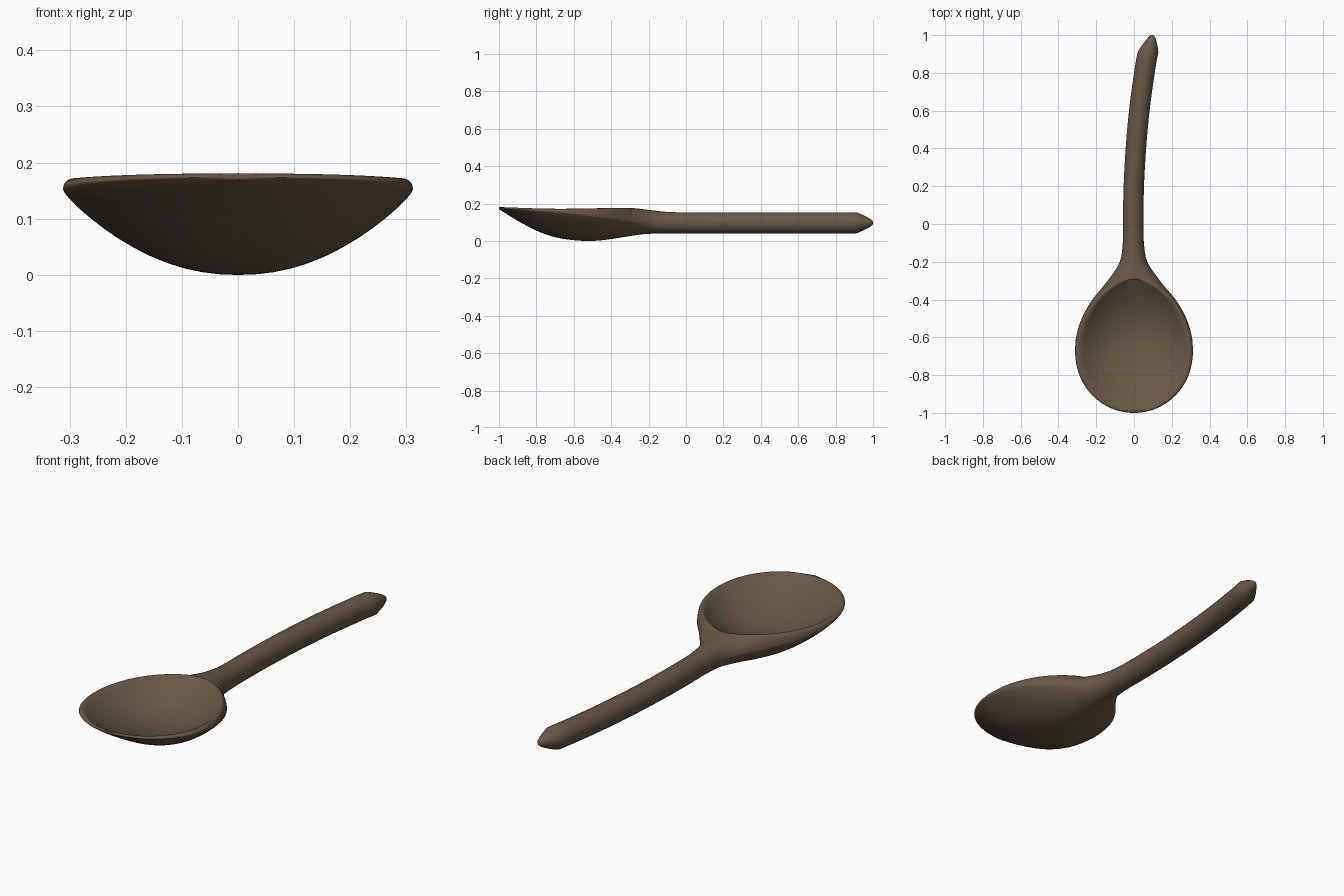
import bpy
import bmesh
from math import sin, cos, pi

cube = bpy.data.objects.get("Cube")
if cube:
    bpy.data.objects.remove(cube, do_unlink=True)


def smooth_curve(keys):
    """Return a function that runs smoothly through the (position, value) keys."""
    def slope(i):
        a, b = keys[max(i - 1, 0)], keys[min(i + 1, len(keys) - 1)]
        return (b[1] - a[1]) / (b[0] - a[0])

    def value(y):
        if y <= keys[0][0]:
            return keys[0][1]
        for i in range(len(keys) - 1):
            (y0, v0), (y1, v1) = keys[i], keys[i + 1]
            if y <= y1:
                step = y1 - y0
                t = (y - y0) / step
                ease = t * t * (3 - 2 * t)
                pull = slope(i) * t * (1 - t) ** 2 - slope(i + 1) * t * t * (1 - t)
                return v0 + (v1 - v0) * ease + pull * step
        return keys[-1][1]
    return value


# Long profiles of the spoon, from the bowl tip to the handle end
WIDEST, BOWL_TIP, HOLLOW_TIP, HOLLOW_END = -0.67, -1.0, -0.99, -0.29
SHOULDER, END = 0.91, 1.0
HALF_WIDTH, HOLLOW_HALF = 0.312, 0.293
neck_width = smooth_curve([(WIDEST, HALF_WIDTH), (-0.6, 0.307), (-0.5, 0.277), (-0.4, 0.22),
                           (-0.3, 0.138), (-0.2, 0.073), (-0.1, 0.056), (0, 0.054), (0.9, 0.055)])
top = smooth_curve([(-1, 0.181), (-0.7, 0.172), (-0.3, 0.176), (-0.2, 0.166),
                    (-0.1, 0.155), (0, 0.153), (0.9, 0.153)])
edge = smooth_curve([(-1, 0.174), (-0.65, 0.151), (-0.4, 0.122), (-0.2, 0.1), (0.9, 0.097)])
bottom = smooth_curve([(-1, 0.17), (-0.9, 0.108), (-0.8, 0.055), (-0.7, 0.02), (-0.6, 0.004),
                       (-0.5, 0), (-0.4, 0.01), (-0.3, 0.026), (-0.2, 0.038), (0, 0.04), (0.9, 0.04)])
floor = smooth_curve([(HOLLOW_TIP, 0.18), (-0.9, 0.137), (-0.8, 0.1), (-0.7, 0.074),
                      (-0.6, 0.064), (-0.5, 0.077), (-0.4, 0.115), (HOLLOW_END, 0.175)])
centre = smooth_curve([(-0.4, 0), (0, -0.004), (0.2, -0.001), (0.4, 0.01), (0.6, 0.028),
                       (0.8, 0.055), (SHOULDER, 0.074), (0.98, 0.092), (END, 0.095)])
dish = smooth_curve([(-0.4, 0.87), (-0.3, 0.65), (-0.15, 0)])   # bowl underside to round handle


def outer_width(y):
    if y > WIDEST:
        return neck_width(y)
    t = (WIDEST - y) / (WIDEST - BOWL_TIP)
    return max(HALF_WIDTH * (1 - t ** 2.1) ** 0.5, 0.002)


def hollow_width(y):
    if y <= HOLLOW_TIP or y >= HOLLOW_END:
        return 0
    if y < WIDEST:
        t, power = (WIDEST - y) / (WIDEST - HOLLOW_TIP), 0.5
    else:
        t, power = (y - WIDEST) / (HOLLOW_END - WIDEST), 0.63
    return min(HOLLOW_HALF * (1 - t * t) ** power, outer_width(y) * 0.96)


def section(y, scale=1):
    """One closed ring of points across the spoon."""
    w, wi = outer_width(y), hollow_width(y)
    z_top, z_edge, z_low, k = top(y), edge(y), bottom(y), dish(y)
    half = []
    for i in range(14):                      # underside
        a = pi / 2 * i / 14
        u = sin(a)
        fall = (1 - k) * cos(a) + k * (1 - u ** 2.2)
        half.append((w * u, z_edge - (z_edge - z_low) * fall))
    for i in range(9):                       # rim, or upper half of the handle
        a = pi / 2 * i / 8
        half.append((wi + (w - wi) * cos(a), z_edge + (z_top - z_edge) * sin(a)))
    depth = z_top - floor(y) if wi else 0
    for i in range(1, 13):                   # hollow
        u = 1 - i / 12
        half.append((wi * u, z_top - depth * (1 - u ** 2.2)))
    ring = half + [(-x, z) for x, z in half[-2:0:-1]]
    return [(centre(y) + x * scale, y, z_edge + (z - z_edge) * scale) for x, z in ring]


# Stations are closer together where the outline turns quickly
def stations(start, stop, count):
    return [start + (stop - start) * (1 - cos(pi * i / count)) / 2 for i in range(count)]


rows = stations(BOWL_TIP, HOLLOW_TIP, 6) + stations(HOLLOW_TIP, HOLLOW_END, 44)
rows += stations(HOLLOW_END, 0, 16) + [SHOULDER * i / 20 for i in range(21)]
rings = [section(y) for y in rows]

# Tapered point at the end of the handle
for y, scale in ((0.94, 0.79), (0.97, 0.52), (0.988, 0.34), (0.996, 0.22), (END, 0.09)):
    rings.append(section(y, scale))

bm = bmesh.new()
loops = [[bm.verts.new(p) for p in ring] for ring in rings]
for a, b in zip(loops, loops[1:]):
    for i in range(len(a)):
        j = (i + 1) % len(a)
        bm.faces.new((a[i], a[j], b[j], b[i]))
bm.faces.new(loops[0])
bm.faces.new(loops[-1])
bmesh.ops.remove_doubles(bm, verts=bm.verts, dist=0.00002)
bmesh.ops.recalc_face_normals(bm, faces=bm.faces)

mesh = bpy.data.meshes.new("spoon")
bm.to_mesh(mesh)
bm.free()
spoon = bpy.data.objects.new("spoon", mesh)
bpy.context.collection.objects.link(spoon)

# Dark wood
wood = bpy.data.materials.new("dark_wood")
wood.use_nodes = True
colour = (0.135, 0.095, 0.064, 1)
wood.diffuse_color = colour
wood.node_tree.nodes["Principled BSDF"].inputs["Base Color"].default_value = colour
mesh.materials.append(wood)

bpy.ops.object.select_all(action="DESELECT")
spoon.select_set(True)
bpy.context.view_layer.objects.active = spoon
bpy.ops.object.shade_smooth_by_angle(angle=pi / 3)
